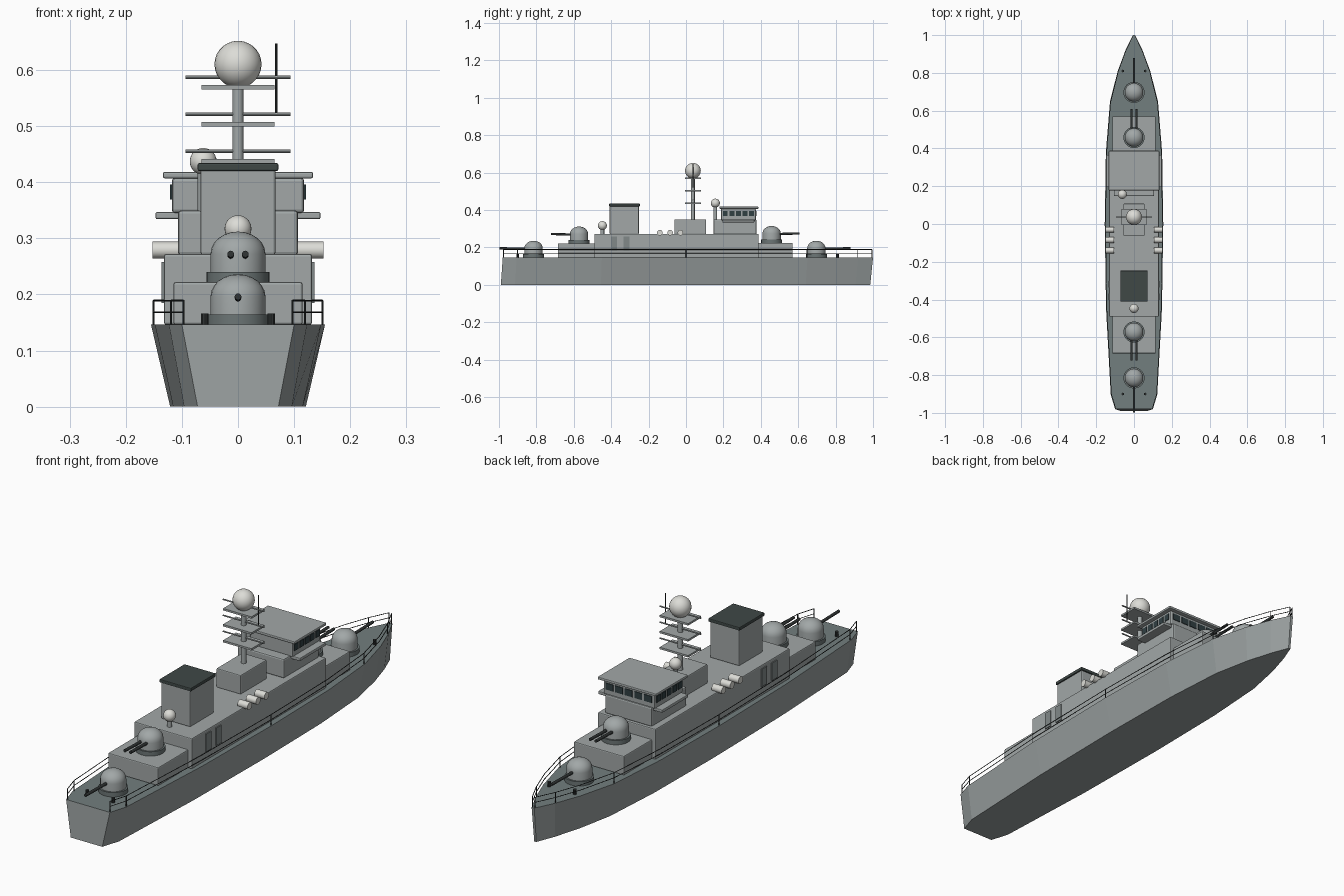
import bpy, bmesh, math
from mathutils import Vector

if "Cube" in bpy.data.objects:
    bpy.data.objects.remove(bpy.data.objects["Cube"])


def material(name, r, g, b):
    m = bpy.data.materials.new(name)
    m.use_nodes = True
    m.diffuse_color = (r, g, b, 1)
    m.node_tree.nodes["Principled BSDF"].inputs["Base Color"].default_value = (r, g, b, 1)
    return m


HULL = material("hull grey", .32, .35, .35)
DECK = material("deck grey", .17, .21, .21)
HOUSE = material("house grey", .36, .39, .39)
BASE = material("ring grey", .15, .18, .18)
DARK = material("gunmetal", .03, .035, .035)
CAP = material("funnel black", .05, .065, .062)
WHITE = material("dome white", .72, .72, .68)
GLASS = material("window glass", .03, .05, .055)
DOOR = material("door grey", .22, .25, .25)


def finish(name, bm, mat, smooth=False):
    bmesh.ops.recalc_face_normals(bm, faces=bm.faces)
    me = bpy.data.meshes.new(name)
    bm.to_mesh(me)
    bm.free()
    ob = bpy.data.objects.new(name, me)
    bpy.context.collection.objects.link(ob)
    me.materials.append(mat)
    if smooth:
        bpy.ops.object.select_all(action='DESELECT')
        ob.select_set(True)
        bpy.context.view_layer.objects.active = ob
        bpy.ops.object.shade_smooth_by_angle(angle=math.radians(35))
    return ob


def box(name, x, y, z, mat, bevel=0):
    """Box from (low, high) ranges on each axis."""
    bm = bmesh.new()
    bmesh.ops.create_cube(bm, size=1)
    for v in bm.verts:
        v.co = [r[0] + (c + .5) * (r[1] - r[0]) for c, r in zip(v.co, (x, y, z))]
    ob = finish(name, bm, mat)
    if bevel:
        mod = ob.modifiers.new("edge", 'BEVEL')
        mod.width = bevel
        mod.segments = 2
    return ob


def rod(name, a, b, r, mat, sides=12):
    """Cylinder between two points."""
    a, b = Vector(a), Vector(b)
    bm = bmesh.new()
    bmesh.ops.create_cone(bm, cap_ends=True, segments=sides, radius1=r, radius2=r, depth=(b - a).length)
    bm.transform((b - a).to_track_quat('Z', 'Y').to_matrix().to_4x4())
    bmesh.ops.translate(bm, verts=bm.verts, vec=(a + b) / 2)
    return finish(name, bm, mat, True)


def ball(name, p, r):
    bm = bmesh.new()
    bmesh.ops.create_uvsphere(bm, u_segments=24, v_segments=14, radius=r)
    bmesh.ops.translate(bm, verts=bm.verts, vec=p)
    return finish(name, bm, WHITE, True)


def lathe(name, profile, p, mat, sides=24):
    bm = bmesh.new()
    vs = [bm.verts.new((r, 0, z)) for r, z in profile]
    es = [bm.edges.new(e) for e in zip(vs, vs[1:])]
    bmesh.ops.spin(bm, geom=vs + es, axis=(0, 0, 1), cent=(0, 0, 0), angle=math.tau, steps=sides)
    bmesh.ops.remove_doubles(bm, verts=bm.verts, dist=.0001)
    bmesh.ops.translate(bm, verts=bm.verts, vec=p)
    return finish(name, bm, mat, True)


# Hull: half outline of the deck edge, narrowed towards the keel
TOP = .146
edge = [(.1, -.98), (.123, -.905), (.148, -.45), (.155, 0), (.149, .38),
        (.127, .65), (.086, .81), (.045, .92), (.006, 1)]
bm = bmesh.new()
loop = edge + [(-x, y) for x, y in reversed(edge)]
upper = [bm.verts.new((x, y, TOP)) for x, y in loop]
lower = [bm.verts.new((x * (.72 if y < -.95 else .78), y * .985 if y > 0 else y * 1.01, 0)) for x, y in loop]
bm.faces.new(upper)
bm.faces.new(lower)
for i in range(len(loop)):
    j = (i + 1) % len(loop)
    bm.faces.new((lower[i], lower[j], upper[j], upper[i]))
hull = finish("hull", bm, HULL)
hull.data.materials.append(DECK)
for f in hull.data.polygons:
    f.material_index = int(f.normal.z > .9)

# Deckhouses
box("aft_gun_deck", (-.115, .115), (-.685, -.48), (TOP, .222), HOUSE, .004)
box("fore_gun_deck", (-.115, .115), (.38, .57), (TOP, .225), HOUSE, .004)
box("main_house", (-.132, .132), (-.49, .388), (TOP, .272), HOUSE, .004)
box("mast_house", (-.056, .056), (-.062, .108), (.27, .35), HOUSE, .004)
box("funnel", (-.067, .067), (-.408, -.252), (.27, .424), HOUSE, .005)
box("funnel_cap", (-.072, .072), (-.411, -.247), (.42, .434), CAP, .003)

# Bridge
box("bridge_base", (-.107, .107), (.147, .377), (.27, .35), HOUSE, .006)
box("bridge_wings", (-.147, .147), (.195, .365), (.334, .347), HOUSE, .003)
box("bridge", (-.118, .118), (.187, .373), (.345, .408), HOUSE, .006)
box("bridge_roof", (-.134, .134), (.178, .387), (.407, .418), HOUSE, .003)
for i in range(5):
    x, y = -.088 + i * .044, .21 + i * .035
    box("front_window", (x - .017, x + .017), (.37, .376), (.369, .396), GLASS)
    for s in (-1, 1):
        box("side_window", sorted((s * .115, s * .121)), (y - .013, y + .013), (.369, .396), GLASS)

# House doors and decoy tubes on both sides
for s in (-1, 1):
    for y in (-.385, -.318):
        box("door", sorted((s * .13, s * .136)), (y - .017, y + .017), (.185, .258), DOOR)
    for y in (-.03, -.085, -.14):
        rod("decoy_tube", (s * .106, y, .279), (s * .152, y, .279), .015, WHITE, 16)

# Mast with platforms and yards
MY = .037
rod("mast", (0, MY, .35), (0, MY, .58), .01, HOUSE)
for z in (.437, .503, .569):
    box("mast_platform", (-.065, .065), (MY - .042, MY + .042), (z - .004, z + .004), HOUSE)
    rod("yard", (-.094, MY, z + .018), (.094, MY, z + .018), .003, HOUSE, 8)
ball("mast_dome", (0, MY, .61), .042)
rod("whip_antenna", (.068, MY, .52), (.068, MY, .647), .002, DARK, 8)

# Small radar domes
for p, foot in (((-.062, .157, .437), .345), ((0, -.447, .317), .27)):
    rod("dome_stalk", (p[0], p[1], foot), p, .01, HOUSE)
    ball("small_dome", p, .024)

# Gun turrets
dome = [(0, 0), (.049, 0), (.049, .05)]
dome += [(.049 * math.cos(a), .05 + .04 * math.sin(a)) for a in (math.radians(15 * k) for k in range(1, 6))]
dome += [(0, .09)]
for y, z, d, twin in ((-.815, TOP, -1, False), (-.572, .222, -1, True),
                      (.458, .225, 1, True), (.697, TOP, 1, False)):
    rod("turret_ring", (0, y, z), (0, y, z + .018), .056, BASE, 24)
    lathe("turret", dome, (0, y, z), HOUSE)
    for x in ((-.013, .013) if twin else (0,)):
        rod("gun_barrel", (x, y + d * .03, z + .047),
            (x, y + d * (.15 if twin else .183), z + .05), .006, DARK)

# Deck rails and bollards
rail = [(x * .97, y * .995) for x, y in edge]
for s in (-1, 1):
    for h in (.168, .189):
        for a, b in zip(rail, rail[1:]):
            rod("rail", (s * a[0], a[1], h), (s * b[0], b[1], h), .0015, DARK, 6)
    for i in (0, 1, 3, 5, 7, 8):
        x, y = rail[i]
        rod("rail_post", (s * x, y, TOP), (s * x, y, .189), .002, DARK, 6)
    for y in (-.9, .81):
        rod("bollard", (s * .059, y, TOP), (s * .059, y, .166), .007, DARK, 10)
